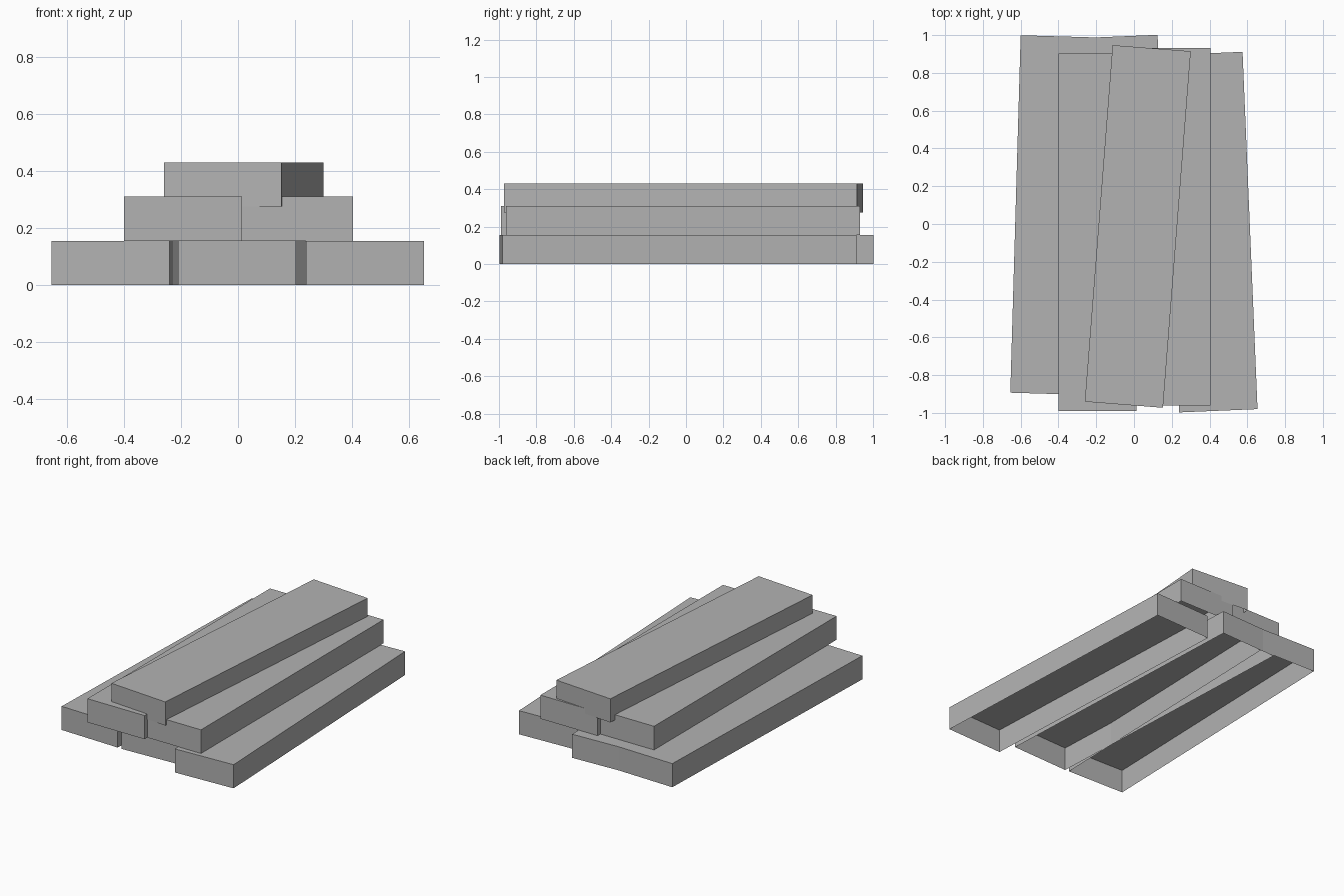
import bpy
import bmesh
import math
from mathutils import Matrix

cube = bpy.data.objects.get("Cube")
if cube:
    bpy.data.objects.remove(cube, do_unlink=True)

# Single plain grey
grey = bpy.data.materials.new("plain_grey")
grey.use_nodes = True
colour = (0.45, 0.45, 0.45, 1)
grey.diffuse_color = colour
grey.node_tree.nodes["Principled BSDF"].inputs["Base Color"].default_value = colour

WIDTH, LENGTH, HEIGHT = 0.415, 1.893, 0.155


def plank(name, x, y, z, degrees=0):
    """Flat-sided plank with an open underside, turned about the vertical."""
    bm = bmesh.new()
    bmesh.ops.create_cube(bm, size=1)
    underside = [f for f in bm.faces if f.normal.z < -0.5]
    bmesh.ops.delete(bm, geom=underside, context='FACES_ONLY')
    bm.transform(Matrix.Diagonal((WIDTH, LENGTH, HEIGHT, 1)))
    mesh = bpy.data.meshes.new(name)
    bm.to_mesh(mesh)
    bm.free()
    mesh.materials.append(grey)
    obj = bpy.data.objects.new(name, mesh)
    obj.location = (x, y, z + HEIGHT / 2)
    obj.rotation_euler.z = math.radians(degrees)
    bpy.context.collection.objects.link(obj)


# Bottom layer: three planks
plank("bottom_plank_right", -0.42, 0.047, 0, -1.66)
plank("bottom_plank_middle", -0.043, 0.047, 0, 2.4)
plank("bottom_plank_left", 0.407, -0.043, 0, 2.4)

# Middle layer: two straight planks
plank("middle_plank_right", -0.193, -0.043, HEIGHT)
plank("middle_plank_left", 0.197, -0.015, HEIGHT)

# Top plank, sunk slightly into the layer below
plank("top_plank", 0.02, -0.013, 0.275, -4.46)
